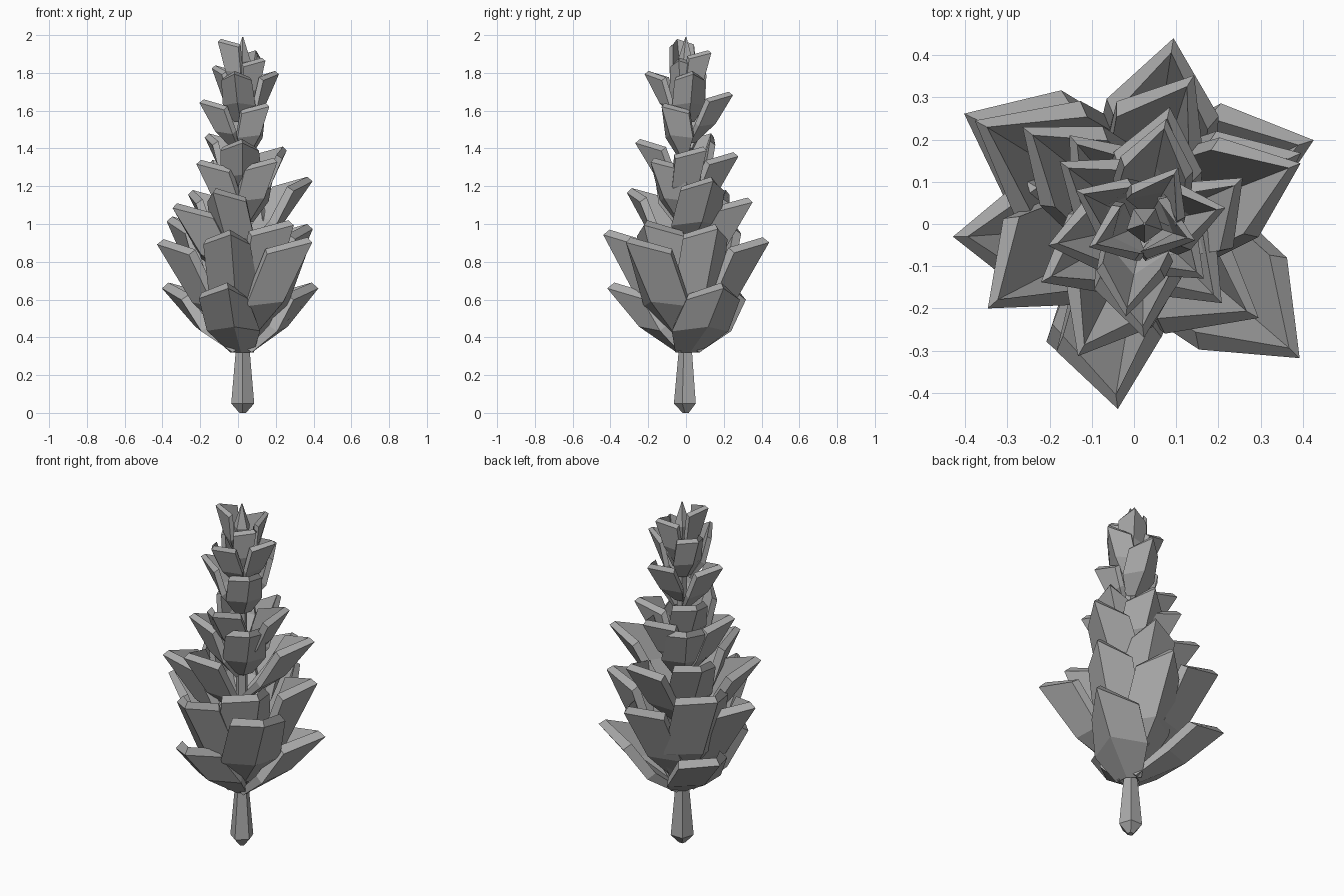
import bpy
import bmesh
import math
from mathutils import Matrix, Vector

if "Cube" in bpy.data.objects:
    bpy.data.objects.remove(bpy.data.objects["Cube"], do_unlink=True)

grey = bpy.data.materials.new("plain_grey")
grey.use_nodes = True
grey.diffuse_color = (0.4, 0.4, 0.4, 1)
shader = next(n for n in grey.node_tree.nodes if n.type == "BSDF_PRINCIPLED")
shader.inputs["Base Color"].default_value = grey.diffuse_color

AXIS = Vector((0.025, 0, 0))  # the stem stands slightly off centre


def loft(rings):
    """Join equal-sized rings of points into an open-ended tube."""
    bm = bmesh.new()
    loops = [[bm.verts.new(p) for p in ring] for ring in rings]
    count = len(loops[0])
    for low, high in zip(loops, loops[1:]):
        for i in range(count):
            j = (i + 1) % count
            bm.faces.new((low[i], low[j], high[j], high[i]))
    return bm, loops


def finish(name, bm):
    bmesh.ops.recalc_face_normals(bm, faces=bm.faces)
    mesh = bpy.data.meshes.new(name)
    bm.to_mesh(mesh)
    bm.free()
    mesh.materials.append(grey)
    obj = bpy.data.objects.new(name, mesh)
    bpy.context.collection.objects.link(obj)


def chevron(radius, height, half, setback, drop, thick, twist):
    """Cross-section turned about its keel: outer left, keel, right, then inner."""
    outer = [(-setback, -half, -drop), (0, 0, 0), (-setback, half, -drop)]
    inner = [(x - thick, y * 0.84, z + thick * 0.8) for x, y, z in reversed(outer)]
    turn = Matrix.Rotation(math.radians(twist), 3, "Z")
    keel = Vector((radius, 0, height))
    return [keel + turn @ Vector(p) for p in outer + inner]


def build_scale(name, angle, reach, tip, twist=0, breadth=1):
    # wide and long low down, small near the crown
    width = 0.205 - 0.065 * tip
    if tip < 0.8:
        base = 0.32
    elif tip < 1.05:
        base = 0.38
    else:
        base = tip - max(0.27, 0.88 - 0.4 * tip)
    thick = width * 0.24
    width *= breadth
    tip -= thick * 0.8
    # direction from the stem to the tip
    target = Matrix.Rotation(math.radians(angle), 3, "Z") @ Vector((reach, 0, 0)) - AXIS
    reach = target.length
    root = 0.05
    mid = root + (reach - root) * 0.54
    bm, loops = loft([
        chevron(root, base, width * 0.45, width * 0.2, 0, thick * 0.6, 0),
        chevron(mid, base + (tip - base) * 0.4, width,
                width * 0.75, width * 0.15, thick, twist * 0.6),
        chevron(reach, tip, width * 0.93, width * 1.15, width * 0.38, thick, twist),
    ])
    # two quads close each chevron end
    for ring in (loops[0], loops[-1]):
        left, keel, right, in_right, in_keel, in_left = ring
        bm.faces.new((left, keel, in_keel, in_left))
        bm.faces.new((keel, right, in_right, in_keel))
    heading = math.atan2(target.y, target.x)
    bm.transform(Matrix.Translation(AXIS) @ Matrix.Rotation(heading, 4, "Z"))
    finish(name, bm)


# Stem: blunt pointed foot, slim core and a pointed crown
def stem_ring(radius, height):
    return [AXIS + Vector((radius * math.cos(a), radius * math.sin(a), height))
            for a in (math.tau * (i + 0.75) / 5 for i in range(5))]


bm, loops = loft([stem_ring(0.018, 0), stem_ring(0.064, 0.05),
                  stem_ring(0.036, 0.36), stem_ring(0.025, 1.75),
                  stem_ring(0.045, 1.86), stem_ring(0.003, 1.99)])
bm.faces.new(loops[0])
bm.faces.new(loops[-1])
finish("stem", bm)

# Scales: angle, reach and tip height in hundredths, then twist and breadth
scales = [
    # bottom whorl
    (25, 47, 69, -9), (147, 48, 69, 6), (263, 42, 69, 20, 0.88),
    # largest whorl
    (78, 45, 93), (184, 43, 92, -3), (265, 44, 97, 16, 0.95),
    (321, 50.5, 93, -3, 1.12), (23, 43, 100),
    # middle whorls
    (147, 45, 104, 3, 1.25), (210, 40, 111, 13, 1.1), (323, 37, 102, 10, 1.1),
    (68, 38, 114, -14), (20, 42, 125, 0, 1.1), (247, 34, 119, -3), (139, 35, 118),
    (212, 26, 134), (318, 28, 135), (126, 26, 134), (73, 29, 138),
    # upper whorls
    (23, 28, 141, 18), (275, 27, 145, 7), (140, 23, 148),
    (194, 21, 166), (322, 21, 164), (73, 26, 170),
    # crown
    (10, 22, 181), (265, 22, 181, 5), (150, 16, 184),
    (52, 17, 192), (207, 12, 198), (345, 15, 188),
]
for number, (angle, reach, tip, *shape) in enumerate(scales, 1):
    build_scale(f"scale_{number:02d}", angle, reach / 100, tip / 100, *shape)
